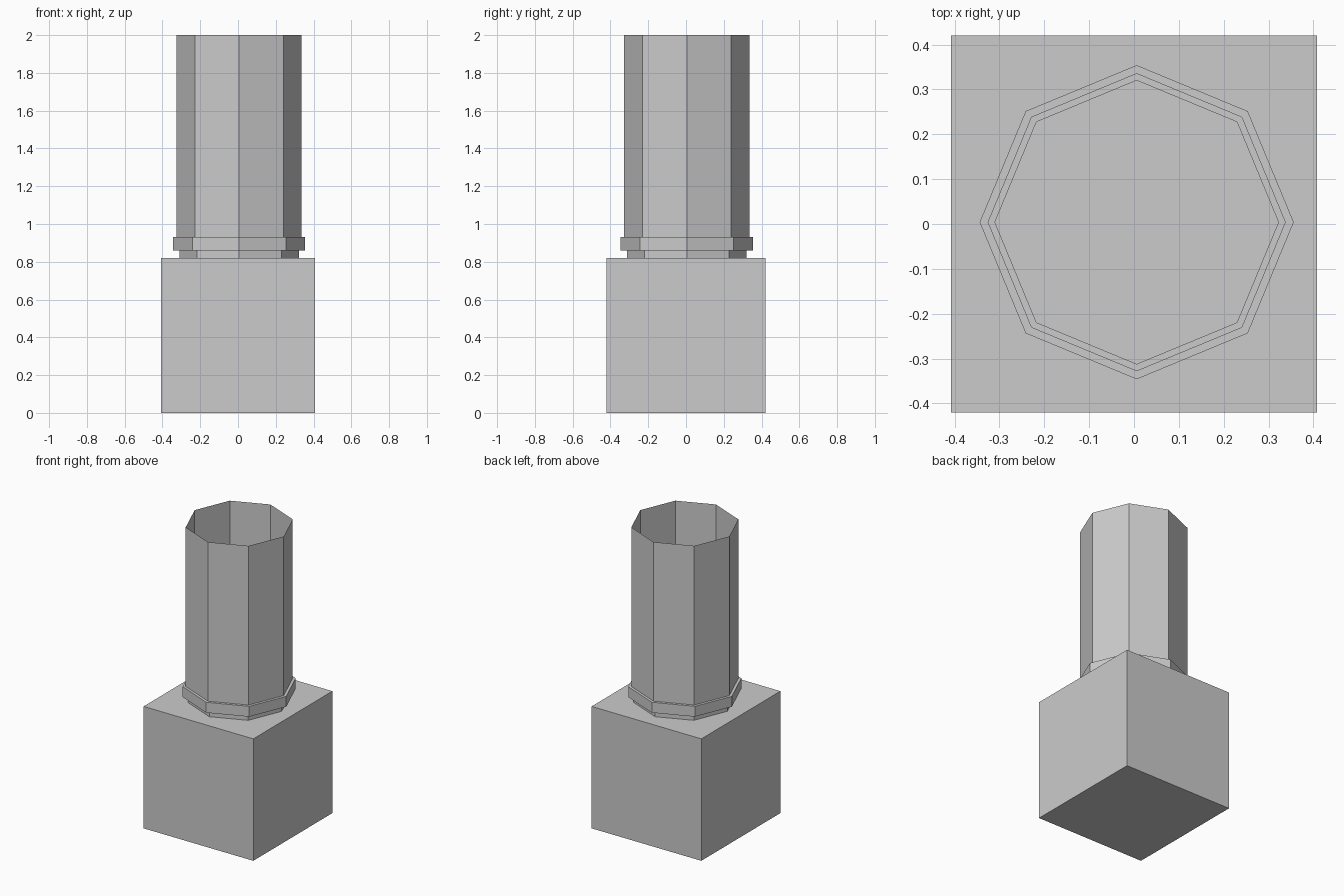
import bpy, bmesh
from math import cos, sin, tau

if "Cube" in bpy.data.objects:
    bpy.data.objects.remove(bpy.data.objects["Cube"])

SIDES = 8
CENTER = (0.006, 0.004)


def finish(name, bm):
    bmesh.ops.recalc_face_normals(bm, faces=bm.faces)
    mesh = bpy.data.meshes.new(name)
    bm.to_mesh(mesh)
    bm.free()
    obj = bpy.data.objects.new(name, mesh)
    bpy.context.collection.objects.link(obj)
    return obj


# Solid block at the bottom
bpy.ops.mesh.primitive_cube_add(size=1, location=(0, 0, 0.41))
base = bpy.context.object
base.name = "base_block"
base.scale = (0.816, 0.84, 0.82)

# Open octagonal pipe: neck, protruding collar and tall thin-walled shaft
profile = [(0.316, 0.82), (0.316, 0.86), (0.35, 0.86),
           (0.35, 0.93), (0.331, 0.93), (0.331, 2.0)]
bm = bmesh.new()
rings = [[bm.verts.new((CENTER[0] + r * cos(tau * i / SIDES),
                        CENTER[1] + r * sin(tau * i / SIDES), z))
          for i in range(SIDES)] for r, z in profile]
for low, high in zip(rings, rings[1:]):
    for i in range(SIDES):
        j = (i + 1) % SIDES
        bm.faces.new((low[i], low[j], high[j], high[i]))
finish("chimney_pipe", bm)
